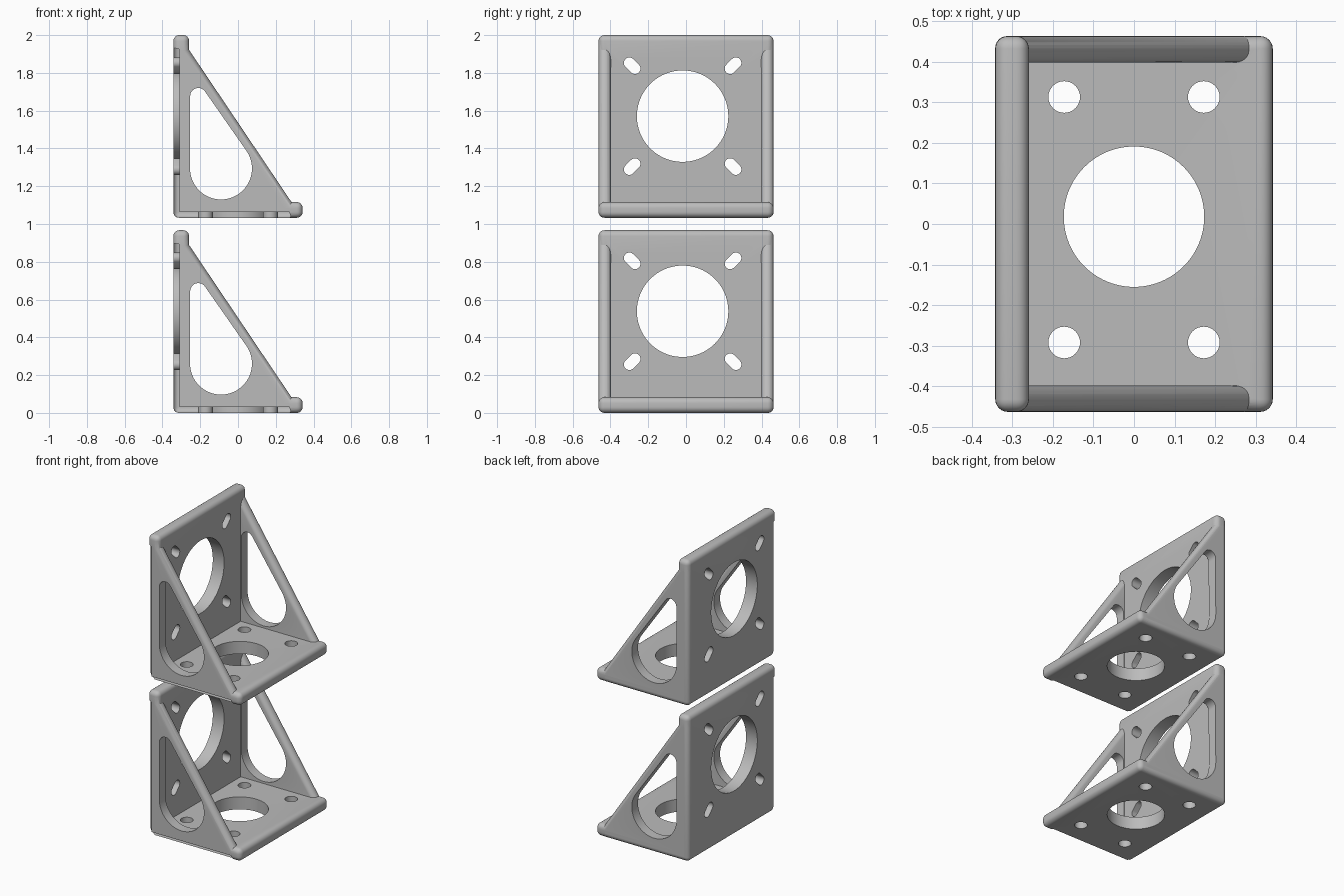
import bpy
import bmesh
from math import cos, sin, radians
from mathutils import Vector

cube = bpy.data.objects.get("Cube")
if cube:
    bpy.data.objects.remove(cube, do_unlink=True)

ROUND = 0.031            # radius of every outer edge
X, Y, H = 0.342, 0.463, 0.967
WALL, SIDE = 0.083, 0.065

grey = bpy.data.materials.new("bracket_grey")
grey.use_nodes = True
colour = (0.5, 0.5, 0.5, 1)
grey.diffuse_color = colour
grey.node_tree.nodes["Principled BSDF"].inputs["Base Color"].default_value = colour


def arc(cx, cy, r, start=0, end=360, steps=64):
    """Points along an arc; a full turn leaves out the repeated point."""
    count = steps if end - start == 360 else steps + 1
    angles = [radians(start + (end - start) * i / steps) for i in range(count)]
    return [(cx + r * cos(a), cy + r * sin(a)) for a in angles]


def prism(name, outline, axis, low, high):
    """Extrude a 2D outline along x, y or z between two positions."""
    place = {"x": lambda u, v, w: (w, u, v),
             "y": lambda u, v, w: (u, w, v),
             "z": lambda u, v, w: (u, v, w)}[axis]
    bm = bmesh.new()
    face = bm.faces.new([bm.verts.new(place(u, v, low)) for u, v in outline])
    moved = bmesh.ops.extrude_face_region(bm, geom=[face])["geom"]
    shift = Vector(place(0, 0, high - low))
    bmesh.ops.translate(bm, vec=shift,
                        verts=[e for e in moved if isinstance(e, bmesh.types.BMVert)])
    bmesh.ops.recalc_face_normals(bm, faces=bm.faces)
    mesh = bpy.data.meshes.new(name)
    bm.to_mesh(mesh)
    bm.free()
    mesh.materials.append(grey)
    obj = bpy.data.objects.new(name, mesh)
    bpy.context.collection.objects.link(obj)
    return obj


def rectangle(u0, v0, u1, v1):
    return [(u0, v0), (u1, v0), (u1, v1), (u0, v1)]


def bake(obj):
    """Turn the modifiers into plain geometry."""
    graph = bpy.context.evaluated_depsgraph_get()
    mesh = bpy.data.meshes.new_from_object(obj.evaluated_get(graph))
    obj.modifiers.clear()
    obj.data = mesh


def round_edges(obj):
    bevel = obj.modifiers.new("round", "BEVEL")
    bevel.width, bevel.segments = ROUND, 6
    bevel.limit_method = "NONE"
    bake(obj)


def combine(obj, others, operation):
    for other in others:
        mod = obj.modifiers.new("combine", "BOOLEAN")
        mod.operation, mod.solver, mod.object = operation, "EXACT", other
        bake(obj)
        bpy.data.objects.remove(other, do_unlink=True)


# Base plate with a large opening and four round bolt holes
base = prism("base_plate", rectangle(-X, -Y, X, Y), "z", 0, WALL)
round_edges(base)
holes = [arc(0, 0.018, 0.173, steps=96)]
holes += [arc(x, y, 0.039, steps=32) for x in (-0.172, 0.172) for y in (-0.292, 0.313)]
combine(base, [prism("base_hole", h, "z", -0.1, 0.2) for h in holes], "DIFFERENCE")

# Upright plate with a large opening and four slots pointing at its centre
upright = prism("upright_plate", rectangle(-Y, 0, Y, H), "x", -X, -X + WALL)
round_edges(upright)
cy, cz = -0.018, 0.538
holes = [arc(cy, cz, 0.242, steps=96)]
for sy in (-1, 1):
    for sz in (-1, 1):
        y, z = cy + sy * 0.267, cz + sz * 0.267
        turn = {(1, 1): 45, (-1, 1): 135, (-1, -1): 225, (1, -1): 315}[sy, sz]
        holes.append(arc(y + sy * 0.015, z + sz * 0.015, 0.029, turn - 90, turn + 90, 16)
                     + arc(y - sy * 0.015, z - sz * 0.015, 0.029, turn + 90, turn + 270, 16))
combine(upright, [prism("slot", h, "x", -0.5, -0.1) for h in holes], "DIFFERENCE")

# Triangular side webs with a teardrop window
web_outline = [(-X, 0), (0.30, 0), (0.30, 0.058), (-0.28, 0.92), (-X, 0.92)]
window = arc(-0.09, 0.261, 0.164, 180, 394, 48) + arc(-0.21, 0.644, 0.043, 35, 180, 20)
webs = []
for name, low in (("front_web", -Y), ("back_web", Y - SIDE)):
    web = prism(name, web_outline, "y", low, low + SIDE)
    round_edges(web)
    combine(web, [prism("window", window, "y", low - 0.1, low + 0.2)], "DIFFERENCE")
    webs.append(web)

# Fuse into one bracket and stack a second one above it
combine(base, [upright] + webs, "UNION")
base.name = "lower_bracket"
bpy.ops.object.select_all(action="DESELECT")
base.select_set(True)
bpy.context.view_layer.objects.active = base
bpy.ops.object.shade_smooth_by_angle(angle=radians(30))

upper = base.copy()
upper.name = "upper_bracket"
upper.location.z = 2 - H
bpy.context.collection.objects.link(upper)
